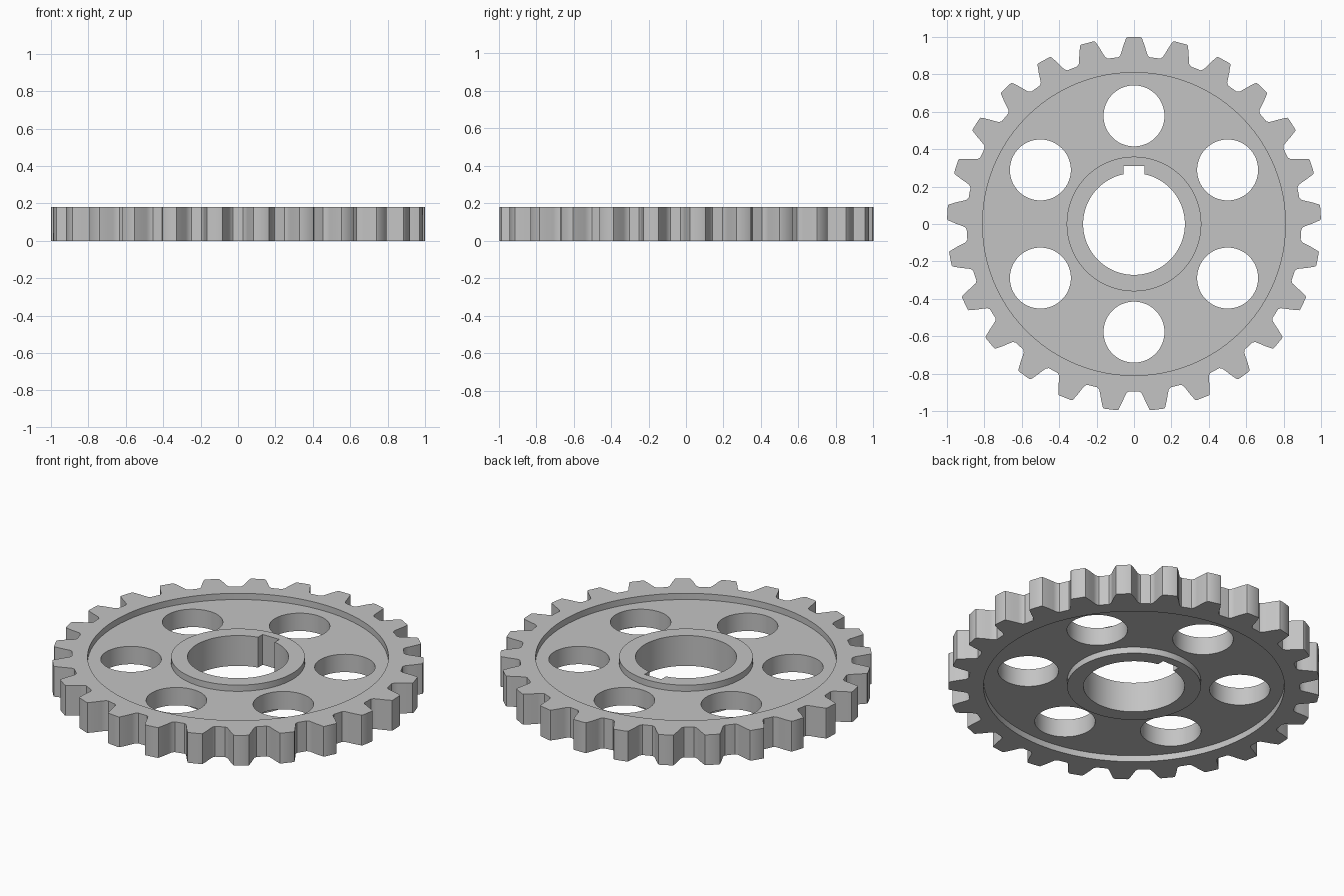
import bpy
import bmesh
from math import sin, cos, pi, radians

if "Cube" in bpy.data.objects:
    bpy.data.objects.remove(bpy.data.objects["Cube"], do_unlink=True)

TEETH = 25
THICK = 0.18
RECESS = 0.037

steel = bpy.data.materials.new("grey steel")
steel.use_nodes = True
GREY = (0.55, 0.55, 0.55, 1)
steel.diffuse_color = GREY
steel.node_tree.nodes["Principled BSDF"].inputs["Base Color"].default_value = GREY


def prism(name, outline, z0, z1):
    """Solid made by extruding a counter-clockwise outline upward."""
    bm = bmesh.new()
    face = bm.faces.new([bm.verts.new((x, y, z0)) for x, y in outline])
    top = bmesh.ops.extrude_face_region(bm, geom=[face])["geom"]
    verts = [v for v in top if isinstance(v, bmesh.types.BMVert)]
    bmesh.ops.translate(bm, verts=verts, vec=(0, 0, z1 - z0))
    bmesh.ops.recalc_face_normals(bm, faces=bm.faces)
    mesh = bpy.data.meshes.new(name)
    bm.to_mesh(mesh)
    bm.free()
    mesh.materials.append(steel)
    obj = bpy.data.objects.new(name, mesh)
    bpy.context.collection.objects.link(obj)
    return obj


def circle(radius, cx=0, cy=0, sides=96):
    return [(cx + radius * cos(2 * pi * i / sides), cy + radius * sin(2 * pi * i / sides))
            for i in range(sides)]


def combine(target, tool, operation):
    """Apply a boolean and discard the tool."""
    mod = target.modifiers.new(operation, "BOOLEAN")
    mod.operation = operation
    mod.solver = "EXACT"
    mod.object = tool
    bpy.context.view_layer.objects.active = target
    bpy.ops.object.modifier_apply(modifier=mod.name)
    bpy.data.objects.remove(tool, do_unlink=True)


# Toothed blank: half tooth as (radius, half width), mirrored around each tooth centre
half_tooth = [(0.895, 0.113), (0.895, 0.085), (0.905, 0.073), (0.925, 0.066),
              (0.955, 0.057), (0.985, 0.046), (0.997, 0.041), (1.0, 0.034)]
outline = []
for t in range(TEETH):
    centre = pi / 2 + 2 * pi * t / TEETH
    rising = [(r, -w) for r, w in half_tooth]
    falling = [(r, w) for r, w in reversed(half_tooth[1:])]
    for r, w in rising + falling:
        a = centre + w / r
        outline.append((r * cos(a), r * sin(a)))
gear = prism("gear_wheel", outline, 0, THICK)

# Shallow recess on both faces, leaving the web
for z0, z1 in ((-0.1, RECESS), (THICK - RECESS, THICK + 0.1)):
    combine(gear, prism("recess_cutter", circle(0.81), z0, z1), "DIFFERENCE")

# Central hub
combine(gear, prism("hub", circle(0.36), 0, THICK), "UNION")

# Lightening holes around the web
for i in range(6):
    a = radians(30 + 60 * i)
    hole = circle(0.163, 0.578 * cos(a), 0.578 * sin(a), 64)
    combine(gear, prism("hole_cutter", hole, -0.1, 0.3), "DIFFERENCE")

# Bore and keyway
combine(gear, prism("bore_cutter", circle(0.272), -0.1, 0.3), "DIFFERENCE")
keyway = [(-0.055, 0.1), (0.055, 0.1), (0.055, 0.31), (-0.055, 0.31)]
combine(gear, prism("keyway_cutter", keyway, -0.1, 0.3), "DIFFERENCE")

# Smooth round walls, crisp rims
bpy.ops.object.select_all(action="DESELECT")
gear.select_set(True)
bpy.context.view_layer.objects.active = gear
bpy.ops.object.shade_smooth_by_angle(angle=radians(30))
